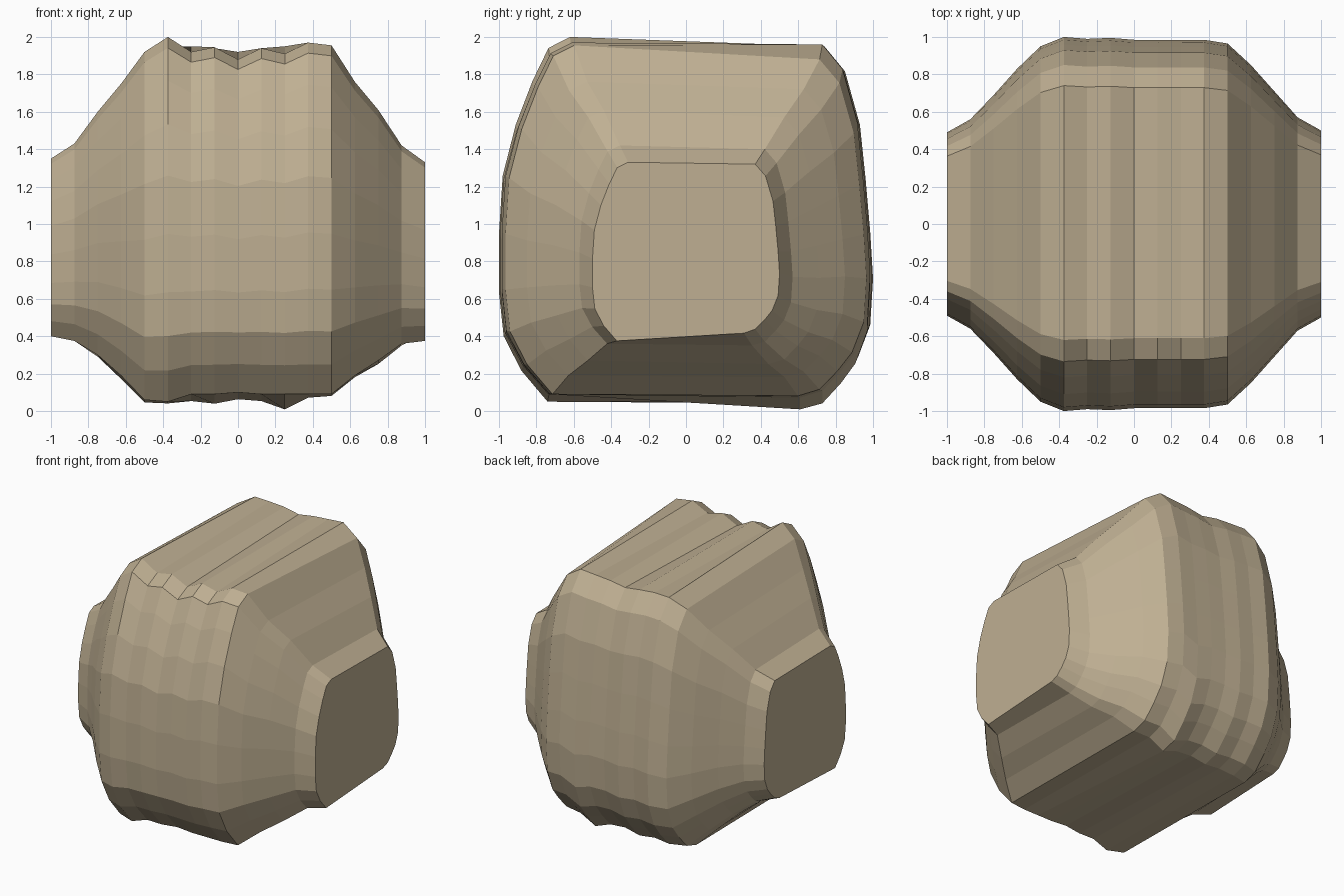
import bpy, bmesh

# Unit cross-section: y as a share of half width, z as a share of height
PROFILE = [(-.62, 1), (-.735, .97), (-.82, .88), (-.91, .76), (-.98, .62), (-1, .46),
           (-1, .30), (-.975, .18), (-.88, .085), (-.74, 0),
           (.62, 0), (.74, .02), (.84, .075), (.92, .13), (.985, .22), (1, .35),
           (.985, .48), (.96, .63), (.93, .78), (.85, .93), (.74, 1)]

# Stations every 1/8 unit along x: half width, top front/back, bottom front/back
STATIONS = [(.49, 1.35, 1.34, .40, .43), (.56, 1.43, 1.41, .375, .39),
            (.69, 1.60, 1.57, .30, .29), (.83, 1.75, 1.72, .19, .17),
            (.95, 1.92, 1.88, .06, .045), (1.0, 2.0, 1.95, .05, .04),
            (.99, 1.92, 1.95, .09, .05), (.995, 1.945, 1.94, .09, .035),
            (.985, 1.88, 1.92, .10, .06), (.985, 1.94, 1.94, .09, .05),
            (.985, 1.91, 1.95, .09, .002), (.985, 1.97, 1.96, .09, .07),
            (.965, 1.955, 1.88, .09, .08), (.85, 1.76, 1.72, .19, .18),
            (.71, 1.61, 1.57, .27, .25), (.57, 1.42, 1.40, .36, .35),
            (.50, 1.33, 1.32, .375, .42)]


def ring(bm, x, half, top_f, top_b, bot_f, bot_b):
    verts = []
    for u, v in PROFILE:
        t = min(max((u + .74) / 1.48, 0), 1)
        if v == 1 or u < 0 and v > .5:
            t = 0 if u < 0 else 1
        top = top_f + (top_b - top_f) * t
        bot = bot_f + (bot_b - bot_f) * t
        verts.append(bm.verts.new((x, u * half, bot + (top - bot) * v)))
    return verts


# Faceted boulder body lofted along x, closed by flat ends
bm = bmesh.new()
rings = [ring(bm, -1 + i / 8, *s) for i, s in enumerate(STATIONS)]
n = len(PROFILE)
for a, b in zip(rings, rings[1:]):
    for i in range(n):
        j = (i + 1) % n
        bm.faces.new((a[i], a[j], b[j], b[i]))
bm.faces.new(rings[0])
bm.faces.new(rings[-1])
bmesh.ops.recalc_face_normals(bm, faces=bm.faces)
mesh = bpy.data.meshes.new("boulder_body")
bm.to_mesh(mesh)
bm.free()
body = bpy.data.objects.new("boulder_body", mesh)
bpy.context.collection.objects.link(body)

# Clay colour
mat = bpy.data.materials.new("tan_clay")
mat.diffuse_color = (.52, .43, .29, 1)
mesh.materials.append(mat)
